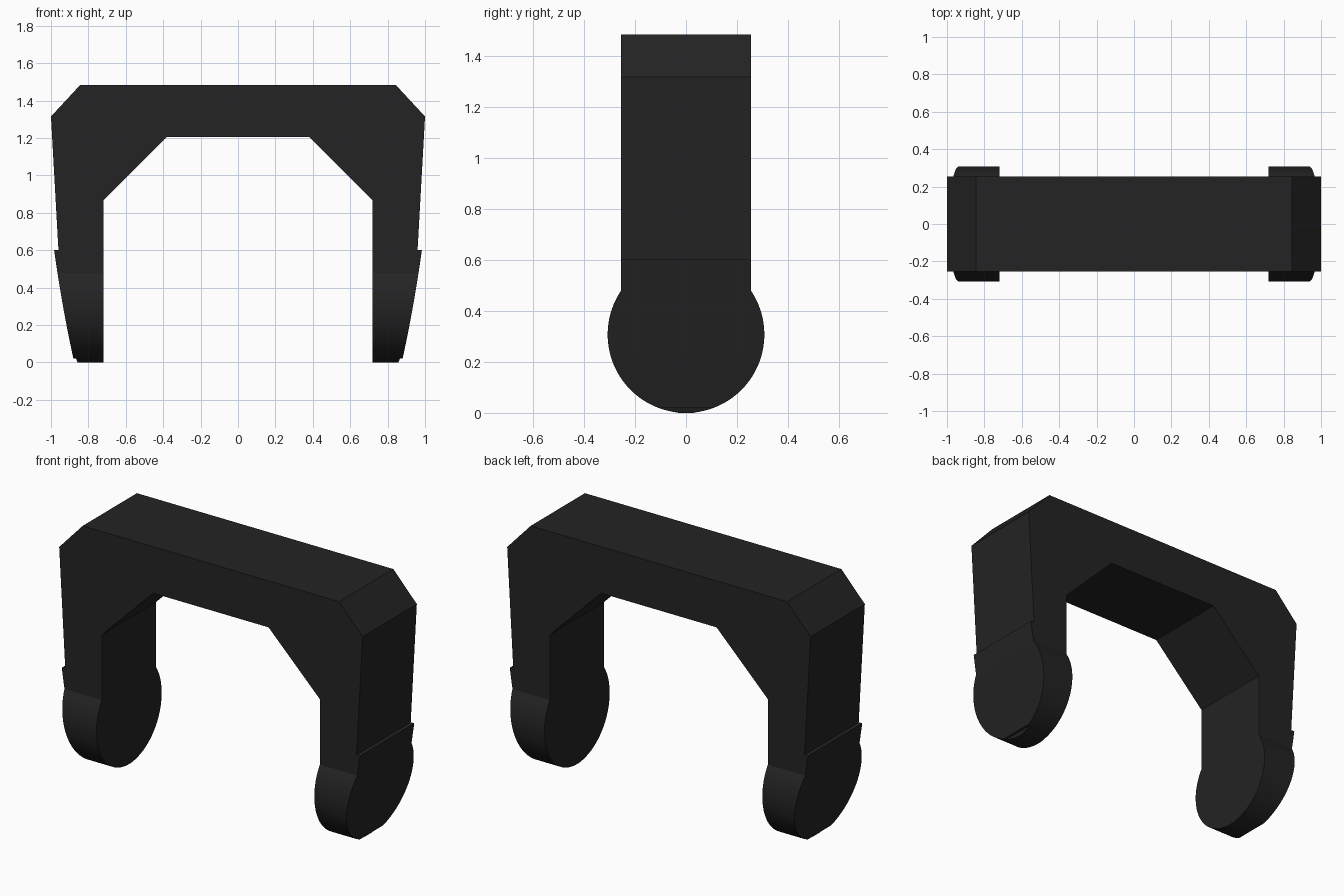
import bpy, bmesh
from math import sin, cos, acos, asin, radians

cube = bpy.data.objects.get("Cube")
if cube:
    bpy.data.objects.remove(cube, do_unlink=True)

black = bpy.data.materials.new("matte_black")
black.use_nodes = True
colour = (0.017, 0.017, 0.017, 1)
black.diffuse_color = colour
bsdf = black.node_tree.nodes["Principled BSDF"]
bsdf.inputs["Base Color"].default_value = colour
bsdf.inputs["Roughness"].default_value = 0.8

HALF_DEPTH = 0.255   # half depth of the arch
RADIUS = 0.307       # radius of the round feet
INNER = 0.718        # inner face of the legs
FOOT_TOP = 0.6


def finish(bm, name):
    bmesh.ops.recalc_face_normals(bm, faces=bm.faces)
    mesh = bpy.data.meshes.new(name)
    bm.to_mesh(mesh)
    bm.free()
    mesh.materials.append(black)
    obj = bpy.data.objects.new(name, mesh)
    bpy.context.collection.objects.link(obj)
    bpy.ops.object.select_all(action='DESELECT')
    obj.select_set(True)
    bpy.context.view_layer.objects.active = obj
    bpy.ops.object.shade_smooth_by_angle(angle=radians(25))
    return obj


# Arch: mirrored profile extruded front to back
half = [(0.38, 1.205), (INNER, 0.868), (INNER, FOOT_TOP),
        (0.96, FOOT_TOP), (1.0, 1.315), (0.845, 1.482)]
profile = half + [(-x, z) for x, z in reversed(half)]
bm = bmesh.new()
face = bm.faces.new([bm.verts.new((x, -HALF_DEPTH, z)) for x, z in profile])
out = bmesh.ops.extrude_face_region(bm, geom=[face])
moved = [v for v in out["geom"] if isinstance(v, bmesh.types.BMVert)]
bmesh.ops.translate(bm, verts=moved, vec=(0, 2 * HALF_DEPTH, 0))
finish(bm, "arch")


def outer_x(z):
    """Gently bowed outer face of a foot."""
    s = (FOOT_TOP - z) / (FOOT_TOP - 0.02)
    return 0.983 - 0.08 * s - 0.023 * s * s


# Rows (outer x, half width, height) from the sole up to the top of the foot
def foot_rows():
    ledge = acos(1 - 0.02 / RADIUS)
    neck = radians(180) - asin(HALF_DEPTH / RADIUS)

    def row(t, x=None):
        z = RADIUS * (1 - cos(t))
        return (x or outer_x(z), RADIUS * sin(t), z)

    rows = [row(ledge * k / 4, 0.855 + 0.01 * k / 4) for k in range(1, 5)]
    rows[0] = (rows[0][0], rows[0][1], 0.0)
    rows += [row(ledge + (neck - ledge) * k / 28) for k in range(29)]
    rows += [(outer_x(z), HALF_DEPTH, z) for z in (0.54, FOOT_TOP)]
    return rows


def foot(name, side):
    bm = bmesh.new()
    loops = []
    for x, w, z in foot_rows():
        corners = [(INNER, -w), (x, -w), (x, w), (INNER, w)]
        loops.append([bm.verts.new((side * cx, cy, z)) for cx, cy in corners])
    for a, b in zip(loops, loops[1:]):
        for i in range(4):
            j = (i + 1) % 4
            bm.faces.new((a[i], a[j], b[j], b[i]))
    bm.faces.new(loops[0])
    bm.faces.new(loops[-1])
    finish(bm, name)


foot("left_foot", 1)
foot("right_foot", -1)
